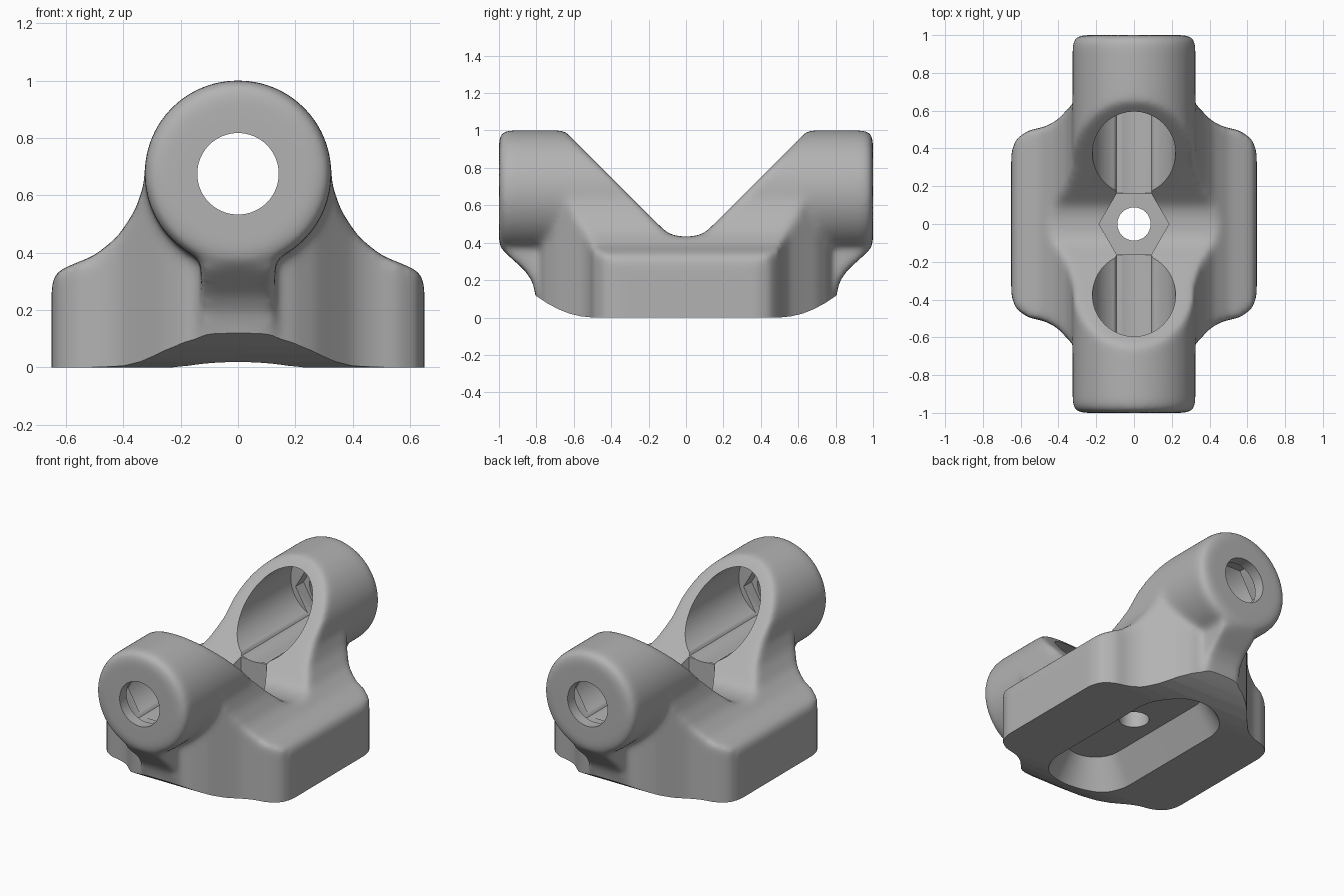
import bpy, bmesh, math

old = bpy.data.objects.get("Cube")
if old:
    bpy.data.objects.remove(old, do_unlink=True)

grey = bpy.data.materials.new("plain grey")
grey.use_nodes = True
COLOUR = (0.45, 0.45, 0.45, 1)
grey.diffuse_color = COLOUR
grey.node_tree.nodes["Principled BSDF"].inputs["Base Color"].default_value = COLOUR

PLACE = {"x": lambda a, b, t: (t, a, b),
         "y": lambda a, b, t: (a, t, b),
         "z": lambda a, b, t: (a, b, t)}


def loft(name, axis, lo, hi, start, end=None, bevel=0):
    """Solid between two outlines at lo and hi along an axis."""
    bm = bmesh.new()
    loops = [[bm.verts.new(PLACE[axis](a, b, t)) for a, b in pts]
             for pts, t in ((start, lo), (end or start, hi))]
    caps = [bm.faces.new(l) for l in loops]
    n = len(start)
    for i in range(n):
        j = (i + 1) % n
        bm.faces.new((loops[0][i], loops[0][j], loops[1][j], loops[1][i]))
    bmesh.ops.recalc_face_normals(bm, faces=bm.faces)
    if bevel:
        edges = list({e for f in caps for e in f.edges})
        bmesh.ops.bevel(bm, geom=edges, offset=bevel, segments=3,
                        profile=0.5, affect="EDGES")
    me = bpy.data.meshes.new(name)
    bm.to_mesh(me)
    bm.free()
    me.materials.append(grey)
    ob = bpy.data.objects.new(name, me)
    bpy.context.collection.objects.link(ob)
    return ob


def bake(ob):
    """Apply all modifiers of an object."""
    bpy.context.view_layer.update()
    graph = bpy.context.evaluated_depsgraph_get()
    me = bpy.data.meshes.new_from_object(ob.evaluated_get(graph))
    ob.modifiers.clear()
    ob.data = me
    me.materials.clear()
    me.materials.append(grey)


def combine(ob, tool, operation):
    mod = ob.modifiers.new("combine", "BOOLEAN")
    mod.operation = operation
    mod.solver = "EXACT"
    mod.object = tool
    bake(ob)
    bpy.data.objects.remove(tool, do_unlink=True)


def ring(n, r, cy=0.0):
    return [(r * math.cos(math.tau * i / n), cy + r * math.sin(math.tau * i / n))
            for i in range(n)]


def mirrored(half):
    """Close a half outline that runs from one end on the centre line to the other."""
    return half + [(-a, b) for a, b in reversed(half) if a > 0]


def stadium(half_width, half_length, n=32):
    pts = []
    for i in range(n + 1):
        t = math.pi * i / n
        pts.append((half_width * math.cos(t),
                    half_length - half_width + half_width * math.sin(t)))
    return pts + [(-a, -b) for a, b in pts]


AXIS_Z = 0.675

# Base: flared cross-section trimmed to the plan outline
flank = [(0, -0.2), (0.65, -0.2), (0.65, 0.29), (0.635, 0.33), (0.6, 0.35),
         (0.5, 0.39), (0.42, 0.455), (0.36, 0.545), (0.33, 0.63), (0.322, 0.7), (0, 0.7)]
body = loft("bracket_body", "y", -1, 1, mirrored(flank))
quarter = [(0.65, 0.38), (0.625, 0.45), (0.56, 0.495), (0.47, 0.515), (0.405, 0.55),
           (0.345, 0.615), (0.27, 0.7), (0.19, 0.76), (0.09, 0.795), (0, 0.803)]
plan = quarter + [(-a, b) for a, b in reversed(quarter[:-1])]
plan += [(-a, -b) for a, b in plan]
combine(body, loft("plan_trim", "z", -0.5, 1, plan), "INTERSECT")

# Barrel running front to back
barrel = loft("barrel", "y", -1, 1, ring(96, 0.326, AXIS_Z), bevel=0.05)
combine(body, barrel, "UNION")

# Curved webs under both barrel ends
for s in (-1, 1):
    web = [(0.6, 0.1), (0.8, 0.1), (0.82, 0.19), (0.86, 0.25), (0.91, 0.295),
           (0.97, 0.35), (0.97, 0.45), (0.6, 0.45)]
    combine(body, loft("web", "x", -0.13, 0.13, [(s * a, b) for a, b in web]), "UNION")

# V notch with a rounded floor
notch = [(0, 0.432), (0.06, 0.437), (0.1, 0.453), (0.135, 0.485), (0.95, 1.3)]
combine(body, loft("notch", "x", -1, 1,
                   notch + [(-a, b) for a, b in reversed(notch[1:])]), "DIFFERENCE")

# Blend every outer edge softly
remesh = body.modifiers.new("blend", "REMESH")
remesh.mode = "VOXEL"
remesh.voxel_size = 0.015
soft = body.modifiers.new("soften", "SMOOTH")
soft.factor = 0.5
soft.iterations = 24
bake(body)

# Flat underside that curves up towards both ends
under = [(0.5, 0), (0.56, 0.006), (0.62, 0.02), (0.68, 0.043), (0.74, 0.075),
         (0.8, 0.115), (0.9, 0.2), (1.2, 0.3), (1.2, -0.5)]
under = [(-a, b) for a, b in reversed(under)] + under
combine(body, loft("underside", "x", -1, 1, under), "DIFFERENCE")

# Tapered pocket in the underside
combine(body, loft("pocket", "z", -0.09, 0.18, stadium(0.32, 0.68),
                   stadium(0.17, 0.52)), "DIFFERENCE")

# Vertical bolt hole with a hexagonal seat
combine(body, loft("bolt_hole", "z", 0.1, 0.6, ring(48, 0.088)), "DIFFERENCE")
combine(body, loft("hex_seat", "z", 0.3, 0.7, ring(6, 0.185)), "DIFFERENCE")

# Barrel bore: wide inside, hexagonal seat, then a narrow mouth
combine(body, loft("wide_bore", "y", -0.85, 0.85, ring(72, 0.22, 0.725)), "DIFFERENCE")
combine(body, loft("bore_seat", "y", -0.93, 0.93, ring(6, 0.185, AXIS_Z)), "DIFFERENCE")
combine(body, loft("bore_mouth", "y", -1.2, 1.2, ring(64, 0.142, AXIS_Z)), "DIFFERENCE")

# Smooth shading with crisp cut edges
for ob in bpy.context.selected_objects:
    ob.select_set(False)
body.select_set(True)
bpy.context.view_layer.objects.active = body
bpy.ops.object.shade_smooth_by_angle(angle=math.radians(35))
